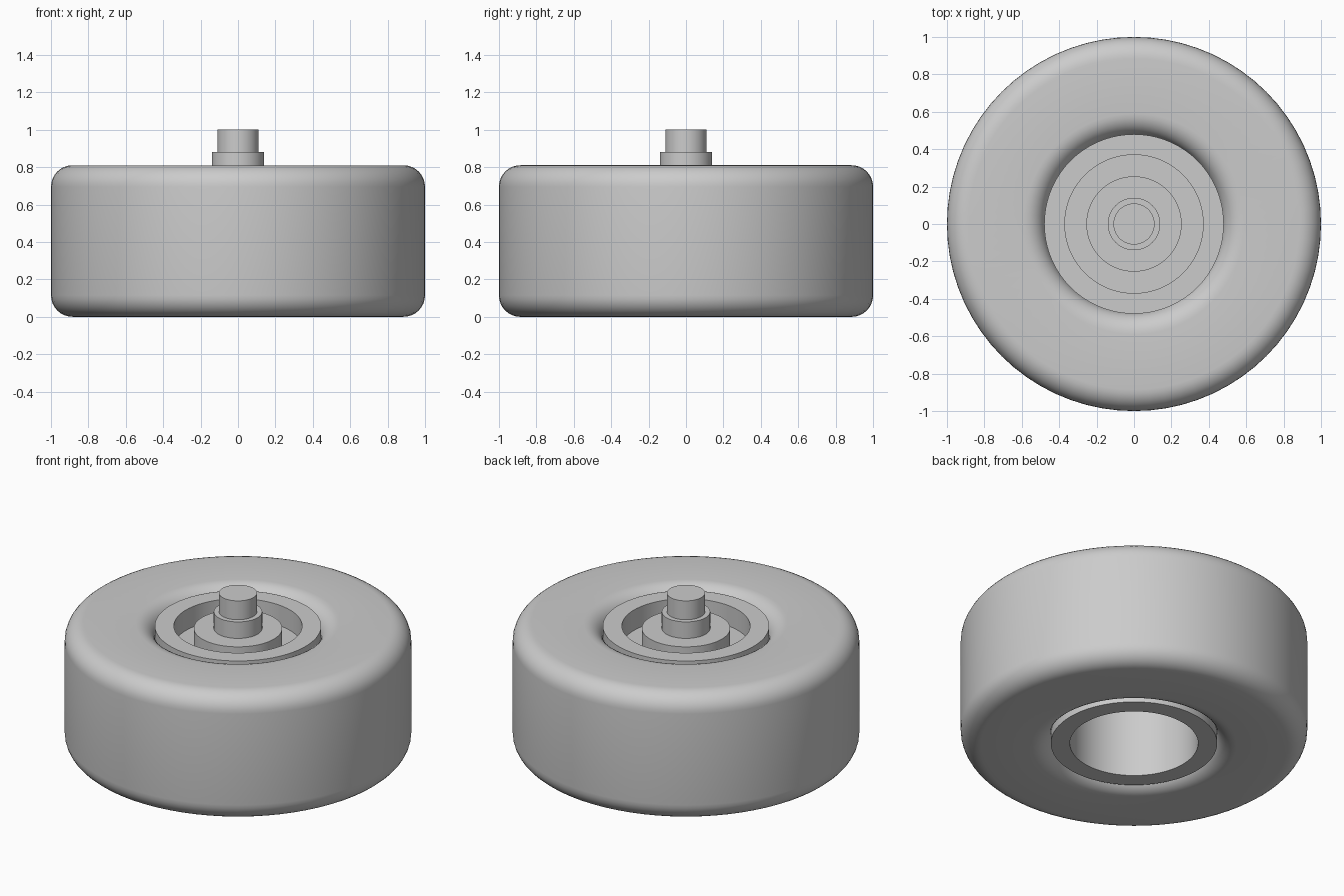
import bpy, bmesh, math

if "Cube" in bpy.data.objects:
    bpy.data.objects.remove(bpy.data.objects["Cube"], do_unlink=True)

grey = bpy.data.materials.new("plain_grey")
grey.use_nodes = True
colour = (0.6, 0.6, 0.6, 1)
grey.diffuse_color = colour
grey.node_tree.nodes["Principled BSDF"].inputs["Base Color"].default_value = colour

SEGMENTS = 72


def lathe(name, profile, closed=False):
    """Spin an (r, z) profile around z; open profiles start and end on the axis."""
    bm = bmesh.new()
    verts = [bm.verts.new((r, 0, z)) for r, z in profile]
    edges = [bm.edges.new(pair) for pair in zip(verts, verts[1:])]
    if closed:
        edges.append(bm.edges.new((verts[-1], verts[0])))
    bmesh.ops.spin(bm, geom=verts + edges, cent=(0, 0, 0), axis=(0, 0, 1),
                   angle=math.tau, steps=SEGMENTS, use_merge=True)
    bmesh.ops.remove_doubles(bm, verts=bm.verts, dist=1e-5)
    bmesh.ops.recalc_face_normals(bm, faces=bm.faces)
    mesh = bpy.data.meshes.new(name)
    bm.to_mesh(mesh)
    bm.free()
    mesh.materials.append(grey)
    obj = bpy.data.objects.new(name, mesh)
    bpy.context.collection.objects.link(obj)
    bpy.ops.object.select_all(action="DESELECT")
    obj.select_set(True)
    bpy.context.view_layer.objects.active = obj
    bpy.ops.object.shade_smooth_by_angle(angle=math.radians(35))
    return obj


# Tyre: rounded rectangle section
HEIGHT, INNER, ROUND = 0.81, 0.475, 0.115
tyre = []
corners = [(1 - ROUND, HEIGHT - ROUND, 0), (INNER + ROUND, HEIGHT - ROUND, 90),
           (INNER + ROUND, ROUND, 180), (1 - ROUND, ROUND, 270)]
for cr, cz, start in corners:
    for i in range(9):
        a = math.radians(start + 90 * i / 8)
        tyre.append((cr + ROUND * math.cos(a), cz + ROUND * math.sin(a)))
lathe("tyre", tyre, closed=True)

# Rim: sleeve with a web near the top and a deep bore below
RIM, BORE = 0.48, 0.37
lathe("rim", [(0, 0.66), (BORE, 0.66), (BORE, 0.79), (RIM, 0.79),
              (RIM, 0.02), (BORE, 0.02), (BORE, 0.6), (0, 0.6)])

# Hub, collar and axle: stacked stepped cylinders
for name, radius, low, high in [("hub", 0.255, 0.65, 0.775),
                                ("axle_collar", 0.14, 0.76, 0.88),
                                ("axle", 0.11, 0.87, 1.0)]:
    lathe(name, [(0, low), (radius, low), (radius, high), (0, high)])
